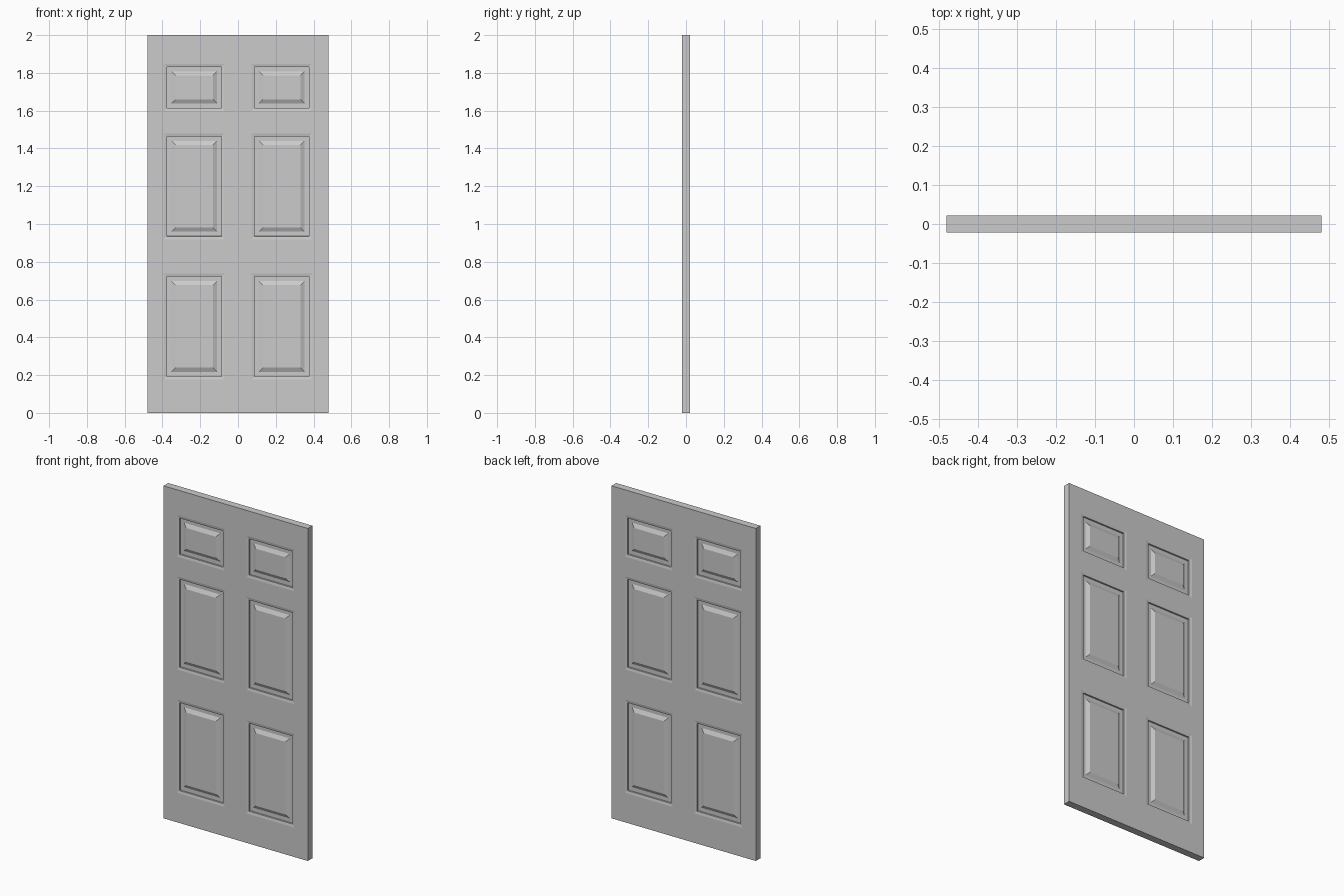
import bpy
import bmesh
from math import pi
from mathutils import Matrix

cube = bpy.data.objects.get("Cube")
if cube:
    bpy.data.objects.remove(cube, do_unlink=True)

HALF_W, HALF_T, HEIGHT = 0.48, 0.022, 2.0
X_CUTS = [-HALF_W, -0.392, -0.071, 0.071, 0.392, HALF_W]
Z_CUTS = [0, 0.177, 0.738, 0.919, 1.48, 1.598, 1.848, HEIGHT]
# Panel moulding: inset from the panel edge, depth below the face
MOULDING = [(0, 0), (0.016, 0.003), (0.0165, 0.012), (0.04, 0.012), (0.062, 0.001)]

paint = bpy.data.materials.new("grey_paint")
paint.use_nodes = True
grey = (0.6, 0.6, 0.6, 1)
paint.diffuse_color = grey
paint.node_tree.nodes["Principled BSDF"].inputs["Base Color"].default_value = grey

bm = bmesh.new()


def ring(x0, x1, z0, z1, inset, depth):
    y = -HALF_T + depth
    x0, x1, z0, z1 = x0 + inset, x1 - inset, z0 + inset, z1 - inset
    return [bm.verts.new((x, y, z)) for x, z in ((x0, z0), (x1, z0), (x1, z1), (x0, z1))]


def raised_panel(*bounds):
    rings = [ring(*bounds, *step) for step in MOULDING]
    for outer, inner in zip(rings, rings[1:]):
        for i in range(4):
            j = (i + 1) % 4
            bm.faces.new((outer[i], outer[j], inner[j], inner[i]))
    bm.faces.new(rings[-1])


# Front face: stiles, rails and six raised panels
for i, (x0, x1) in enumerate(zip(X_CUTS, X_CUTS[1:])):
    for k, (z0, z1) in enumerate(zip(Z_CUTS, Z_CUTS[1:])):
        if i % 2 and k % 2:
            raised_panel(x0, x1, z0, z1)
        else:
            bm.faces.new(ring(x0, x1, z0, z1, 0, 0))
bmesh.ops.remove_doubles(bm, verts=bm.verts, dist=0.0001)

# Back face: the front turned half round
back = bmesh.ops.duplicate(bm, geom=bm.verts[:] + bm.edges[:] + bm.faces[:])["geom"]
bmesh.ops.rotate(bm, verts=[g for g in back if isinstance(g, bmesh.types.BMVert)],
                 matrix=Matrix.Rotation(pi, 3, "Z"))

# Narrow edges joining the two faces
bmesh.ops.bridge_loops(bm, edges=[e for e in bm.edges if e.is_boundary])
bmesh.ops.recalc_face_normals(bm, faces=bm.faces)

mesh = bpy.data.meshes.new("door_leaf")
bm.to_mesh(mesh)
bm.free()
mesh.materials.append(paint)
door = bpy.data.objects.new("door_leaf", mesh)
bpy.context.collection.objects.link(door)
